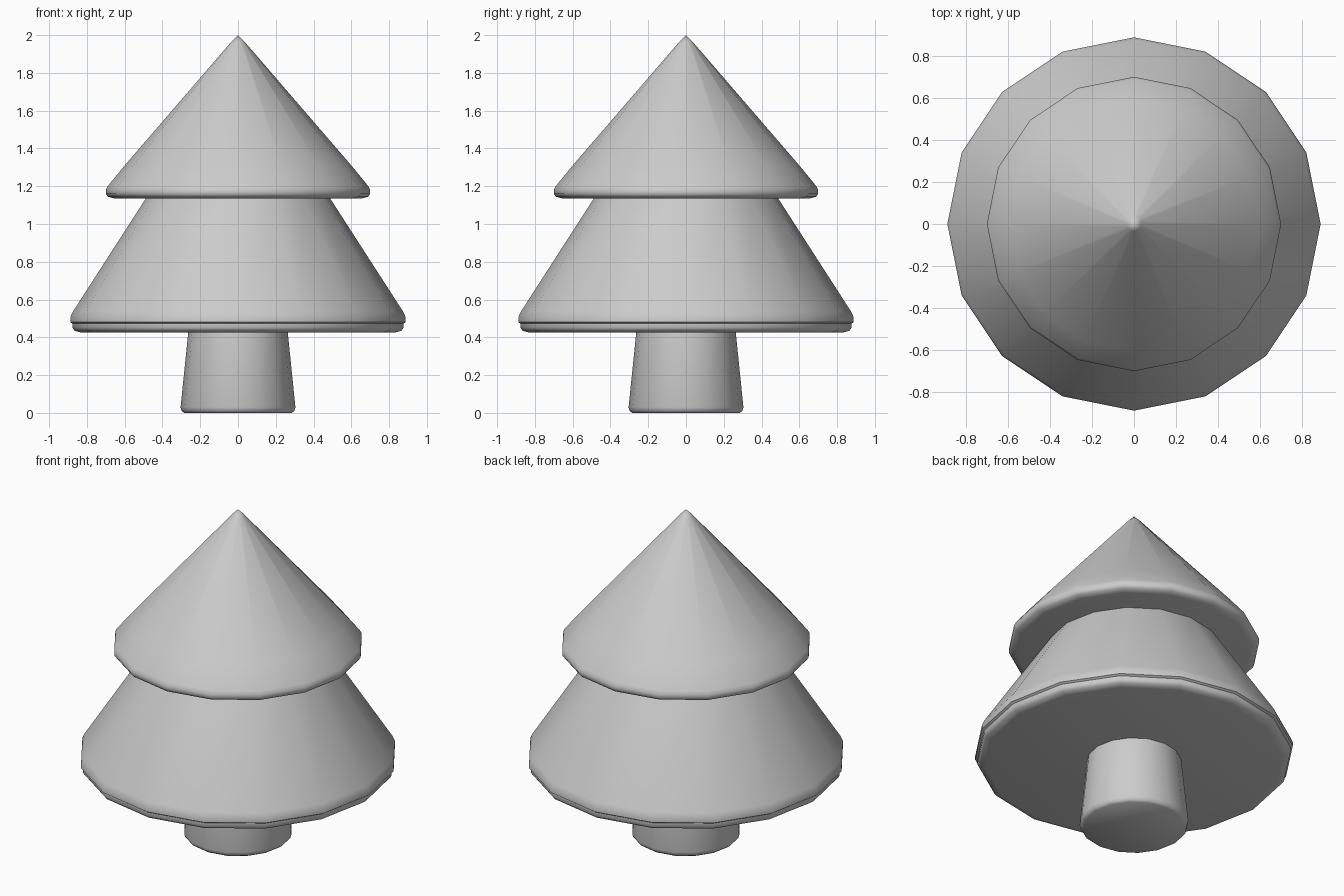
import bpy
import bmesh
from math import cos, sin, tau, radians

cube = bpy.data.objects.get("Cube")
if cube:
    bpy.data.objects.remove(cube, do_unlink=True)

SIDES = 16

grey = bpy.data.materials.new("plain grey")
grey.use_nodes = True
colour = (0.6, 0.6, 0.6, 1)
grey.diffuse_color = colour
grey.node_tree.nodes["Principled BSDF"].inputs["Base Color"].default_value = colour


def turned(name, profile):
    """Revolve (radius, height) points, listed bottom to top, into a closed solid."""
    bm = bmesh.new()
    rings = []
    for r, z in profile:
        if r == 0:
            rings.append([bm.verts.new((0, 0, z))] * SIDES)
        else:
            rings.append([bm.verts.new((r * cos(tau * i / SIDES), r * sin(tau * i / SIDES), z))
                          for i in range(SIDES)])
    for low, high in zip(rings, rings[1:]):
        for i in range(SIDES):
            j = (i + 1) % SIDES
            corners = [low[i], low[j], high[j], high[i]]
            bm.faces.new(list(dict.fromkeys(corners)))
    for ring in (rings[0], rings[-1]):
        if ring[0] != ring[1]:
            bm.faces.new(ring)
    bmesh.ops.recalc_face_normals(bm, faces=bm.faces)
    mesh = bpy.data.meshes.new(name)
    bm.to_mesh(mesh)
    bm.free()
    mesh.materials.append(grey)
    obj = bpy.data.objects.new(name, mesh)
    bpy.context.collection.objects.link(obj)
    bpy.ops.object.select_all(action="DESELECT")
    obj.select_set(True)
    bpy.context.view_layer.objects.active = obj
    bpy.ops.object.shade_smooth_by_angle(angle=radians(50))
    return obj


# Tapered trunk with a softened foot
turned("trunk", [(0.285, 0), (0.298, 0.01), (0.304, 0.03), (0.262, 0.44)])

# Wide lower tier with a stepped, rounded rim
turned("lower_branches", [(0.83, 0.425), (0.865, 0.435), (0.876, 0.45), (0.876, 0.472),
                          (0.888, 0.48), (0.888, 0.505), (0.875, 0.535), (0.485, 1.14)])

# Upper tier rising to a softened point
turned("upper_branches", [(0.655, 1.135), (0.69, 1.145), (0.70, 1.16), (0.70, 1.18),
                          (0.69, 1.2), (0.60, 1.31), (0.035, 1.965), (0, 2)])
